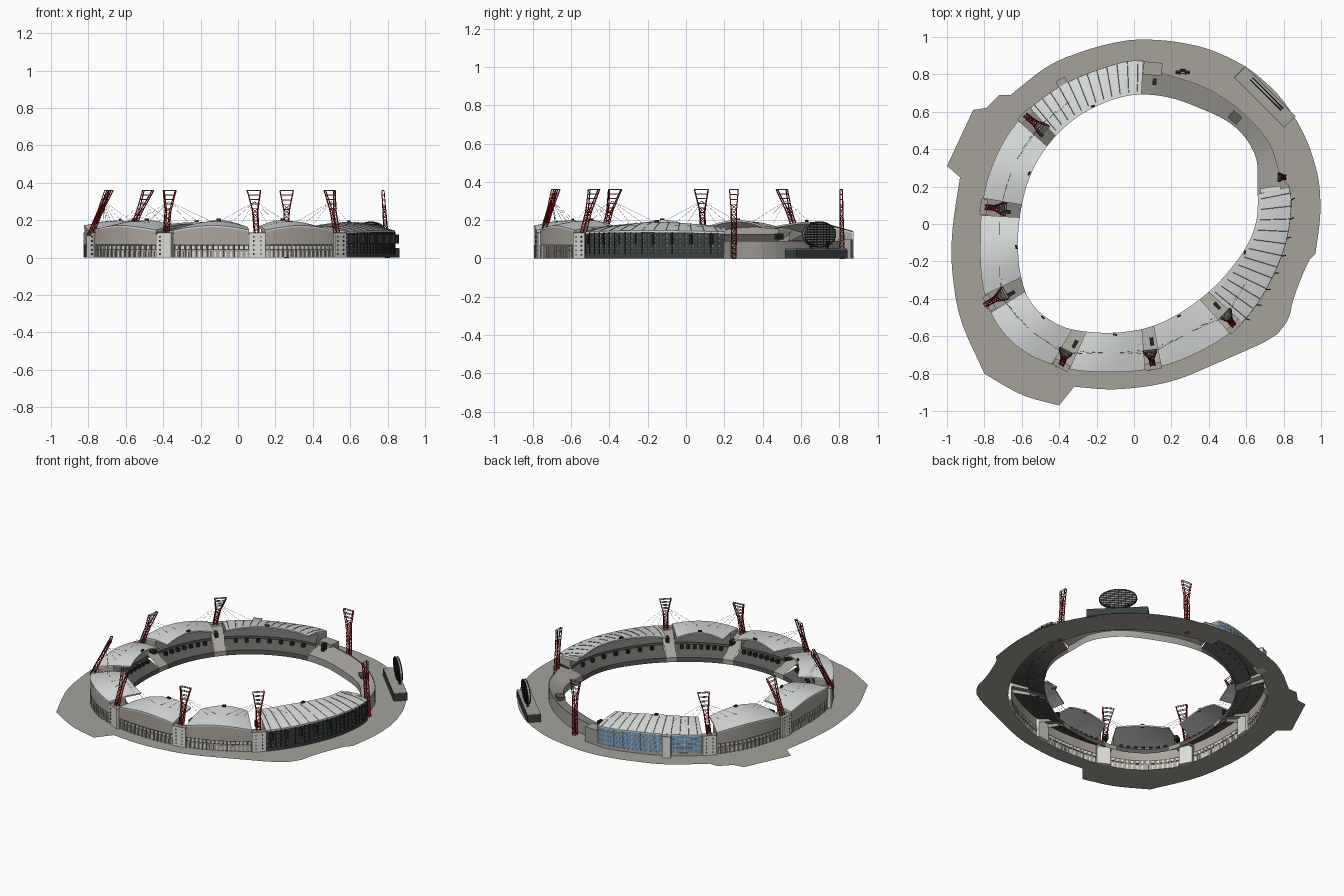
import bpy, bmesh, math
from mathutils import Vector, Matrix

cube = bpy.data.objects.get("Cube")
if cube:
    bpy.data.objects.remove(cube, do_unlink=True)


def material(name, *rgb):
    linear = [(c / 255) ** 2.2 for c in rgb] + [1]
    m = bpy.data.materials.new(name)
    m.use_nodes = True
    m.diffuse_color = linear
    m.node_tree.nodes["Principled BSDF"].inputs["Base Color"].default_value = linear
    return m


PAVING = material("paving grey", 164, 161, 154)
ROOF = material("roof light grey", 214, 218, 216)
FACADE = material("facade stone", 170, 165, 156)
WHITE = material("pier white", 222, 222, 218)
SEATS = material("seating grey", 92, 90, 87)
GLASS = material("dark glass", 60, 67, 66)
BLUE = material("blue glass", 118, 158, 190)
RED = material("tower red", 160, 24, 30)
DARK = material("charcoal", 42, 42, 43)
STEEL = material("steel grey", 168, 170, 170)

# Plan outlines of the stand and the paving
OUTER = [(.83, .19), (.83, 0), (.74, -.28), (.57, -.53), (.35, -.68), (.1, -.77), (-.15, -.79),
         (-.4, -.76), (-.6, -.67), (-.75, -.5), (-.82, -.1), (-.81, .1), (-.76, .3), (-.6, .57),
         (-.4, .73), (-.2, .82), (.05, .87), (.14, .81), (.4, .72), (.6, .58), (.73, .42), (.78, .27)]
INNER = [(.66, .2), (.65, 0), (.5, -.26), (.3, -.44), (0, -.57), (-.2, -.58), (-.4, -.54),
         (-.55, -.42), (-.61, -.25), (-.62, -.1), (-.6, .1), (-.52, .33), (-.4, .49), (-.2, .63),
         (0, .69), (.17, .68), (.35, .62), (.55, .51), (.65, .36)]
PLOT = [(-1, .31), (-.86, .61), (-.79, .62), (-.72, .69), (-.66, .69), (-.45, .86), (-.2, .95),
        (0, .99), (.2, .98), (.4, .94), (.61, .84), (.79, .68), (.92, .47), (.99, .25), (1, .05),
        (.97, -.16), (.93, -.2), (.85, -.4), (.83, -.51), (.75, -.61), (.5, -.72), (.2, -.85),
        (-.1, -.89), (-.32, -.87), (-.4, -.97), (-.6, -.92), (-.8, -.8), (-.94, -.5), (-.98, -.2),
        (-.97, 0), (-.93, .25)]


def radius_function(points):
    """Smooth closed radius by angle through the given points."""
    polar = sorted((math.degrees(math.atan2(y, x)) % 360, math.hypot(x, y)) for x, y in points)
    loop = [(a + 360 * k, r) for k in (-1, 0, 1) for a, r in polar]

    def radius(a):
        a %= 360
        i = max(k for k, p in enumerate(loop) if p[0] <= a)
        (pa, pr), (qa, qr), (ra, rr), (sa, sr) = loop[i - 1:i + 3]
        h = ra - qa
        s = (a - qa) / h
        m, n = (rr - pr) / (ra - pa) * h, (sr - qr) / (sa - qa) * h
        return (qr + s * m + s * s * (3 * (rr - qr) - 2 * m - n)
                + s ** 3 * (2 * (qr - rr) + m + n))
    return radius


outer_radius, inner_radius = radius_function(OUTER), radius_function(INNER)


def place(a, t, z=0.0):
    """Point at angle a, from the pitch edge (t = 0) to the outer wall (t = 1)."""
    r = inner_radius(a) * (1 - t) + outer_radius(a) * t
    return Vector((r * math.cos(math.radians(a)), r * math.sin(math.radians(a)), z))


def finish(name, bm, mat, smooth=False, fix=True):
    if fix:
        bmesh.ops.recalc_face_normals(bm, faces=bm.faces)
    mesh = bpy.data.meshes.new(name)
    bm.to_mesh(mesh)
    bm.free()
    mesh.materials.append(mat)
    ob = bpy.data.objects.new(name, mesh)
    bpy.context.collection.objects.link(ob)
    if smooth:
        bpy.ops.object.select_all(action="DESELECT")
        ob.select_set(True)
        bpy.context.view_layer.objects.active = ob
        bpy.ops.object.shade_smooth_by_angle()


def sheet(name, a0, a1, profile, mat, n=24, closed=False, smooth=False):
    """Sweep a (t, z) profile along the ring; closed makes a solid."""
    bm = bmesh.new()
    rows = [[bm.verts.new(place(a0 + (a1 - a0) * i / n, t, z)) for t, z in profile(i / n)]
            for i in range(n + 1)]
    for p, q in zip(rows, rows[1:]):
        for j in range(0 if closed else 1, len(p)):
            bm.faces.new((p[j - 1], p[j], q[j], q[j - 1]))
    if closed:
        bm.faces.new(rows[0])
        bm.faces.new(rows[-1])
    finish(name, bm, mat, smooth)


def box(bm, centre, size, a=0.0):
    m = Matrix.Translation(centre) @ Matrix.Rotation(math.radians(a), 4, "Z") @ Matrix.Diagonal((*size, 1))
    bmesh.ops.create_cube(bm, size=1, matrix=m)


def strut(bm, p, q, r):
    d = q - p
    m = Matrix.Translation((p + q) / 2) @ d.to_track_quat("Z", "Y").to_matrix().to_4x4()
    bmesh.ops.create_cone(bm, segments=4, radius1=r, radius2=r, depth=d.length, matrix=m)


def arch(u):
    return math.sin(math.pi * u)


# Paving around the stadium, with gentle corners rounded and sharp ones kept
edge = [Vector(p) for p in PLOT]
for limit in (.55, .3):
    cut = []
    for p, q, r in zip(edge[-1:] + edge, edge, edge[1:] + edge[:1]):
        gentle = (q - p).angle(r - q) < limit
        cut += [q.lerp(p, .22), q.lerp(r, .22)] if gentle else [q]
    edge = cut
bm = bmesh.new()
rim = [(bm.verts.new((p.x, p.y, 0)),
        bm.verts.new(place(math.degrees(math.atan2(p.y, p.x)), .96))) for p in edge]
for p, q in zip(rim, rim[1:] + rim[:1]):
    bm.faces.new((p[0], p[1], q[1], q[0]))
for f in bm.faces:
    f.normal_update()
    if f.normal.z < 0:
        f.normal_flip()
finish("paving", bm, PAVING, fix=False)

# Tower feet and heads (x, y, x, y), and whether they stand on the ground
TOWERS = [(-.58, .58, -.48, .5, 0), (-.79, .09, -.69, .08, 0), (-.79, -.43, -.69, -.37, 0),
          (-.385, -.75, -.365, -.68, 0), (.1, -.75, .085, -.68, 0), (.53, -.54, .49, -.48, 0),
          (.8, .25, .775, .25, 1), (.26, .815, .26, .81, 1)]
gaps = [math.degrees(math.atan2(t[1], t[0])) % 360 for t in TOWERS[:6]]
HALF = 3.2
LAST, FIRST = 373.5, 86.7
bounds = [(FIRST, gaps[0] - HALF, "club")]
bounds += [(a + HALF, b - HALF, "plain") for a, b in zip(gaps, gaps[1:])]
bounds += [(gaps[5] + HALF, LAST, "dark")]

# Raked seating, open gaps and the open terrace
for a0, a1, kind in bounds:
    sheet("seating", a0, a1, lambda u: [(0, 0), (0, .03), (.45, .07), (.45, .085), (.94, .125)], SEATS)
for a in gaps:
    sheet("gap_floor", a - HALF, a + HALF,
          lambda u: [(0, 0), (0, .03), (.45, .09), (.94, .125), (1, .125), (1, 0)], PAVING, 4)
sheet("open_terrace", LAST - 360, FIRST,
      lambda u: [(0, 0), (0, .045), (.96, .085), (.96, .09), (1, .09), (1, 0)], PAVING, 40)

# Roofs, facades and trim
white, steel, dark, seat_grey, stone, fins = (bmesh.new() for _ in range(6))
for a0, a1, kind in bounds:
    span = a1 - a0
    plain = kind == "plain"

    def eave(u):
        return .148 + .024 * arch(u) if plain else .14 + .006 * arch(u)

    def ridge(u):
        return .166 + .034 * arch(u) if plain else .17 + .02 * arch(u)

    def roof(u):
        e, r = eave(u), ridge(u)
        m = (e + r) / 2 + .008
        return [(1.01, e), (.5, m), (0, r), (0, r - .009), (.5, m - .009), (1.01, e - .009)]

    sheet("roof", a0, a1, roof, ROOF, closed=True, smooth=True)
    if plain:
        sheet("upper_facade", a0, a1, lambda u: [(.97, .07), (1, .07), (1, eave(u) - .004)], FACADE)
        sheet("gallery_band", a0, a1, lambda u: [(.965, .042), (.965, .07)], SEATS)
        sheet("lower_facade", a0, a1, lambda u: [(.965, .042), (.975, .042), (.975, 0)], FACADE)
        count = int(span / 1.9)
        for k in range(count + 1):
            a = a0 + span * k / count
            box(stone, place(a, .985, .035), (.01, .006, .07), a)
            if k < count:
                b = a + span / count / 2
                box(white, place(b, .967, .055), (.006, .016, .015), b)
                box(white, place(b, .975, .018), (.006, .009, .03), b)
    else:
        dim = kind == "dark"
        sheet("glass_facade", a0, a1, lambda u: [(1, .022), (1, eave(u) - .004)], GLASS if dim else BLUE)
        sheet("glass_plinth", a0, a1, lambda u: [(1.01, 0), (1.01, .022), (1, .022)],
              GLASS if dim else FACADE)
        for k in range(25):
            a = a0 + span * k / 24
            if dim:
                box(dark, place(a, 1.005, .08), (.006, .003, .115), a)
                # small light panels between the mullions
                for z in (.035, .065, .095, .12):
                    box(steel, place(a + span / 96, 1.002, z), (.004, .006, .004), a)
                if k % 3 == 1:
                    box(dark, place(a, 1.05, .1), (.03, .006, .05), a + 25)
            elif k % 2 == 0:
                box(white, place(a, 1.005, .08), (.006, .0035, .115), a)
            if k % 2:
                # slender roof ribs
                e, r = eave(k / 24), ridge(k / 24)
                mid = place(a, .5, (e + r) / 2 + .009)
                strut(seat_grey, place(a, 1, e + .001), mid, .0012)
                strut(seat_grey, mid, place(a, .1, r + .001), .0012)
        for z in (.05, .08, .11):
            sheet("glass_rail", a0, a1, lambda u: [(1, z), (1.015, z), (1.015, z + .002), (1, z + .002)],
                  SEATS if dim else WHITE, closed=True)
    # end walls under the roof
    for u, a in ((0, a0), (1, a1)):
        m = (eave(u) + ridge(u)) / 2
        fins.faces.new([fins.verts.new(place(a, t, z)) for t, z in
                        ((1, 0), (1, eave(u) - .004), (.5, m), (.45, .07), (.94, .1), (.94, 0))])
    # stairway openings and a camera hood on the roof edge
    for k in range(1, 8):
        a = a0 + span * k / 8
        box(dark, place(a, .3, .07), (.018, .02, .022), a)
    a = (a0 + a1) / 2
    box(dark, place(a, .05, ridge(.5)), (.01, .022, .02), a)
finish("end_walls", fins, FACADE)

# Tower piers with slot windows, paved tops and screens in the gaps
caps = bmesh.new()
for a in gaps:
    box(white, place(a, .96, .066), (.035, .086, .13), a)
    box(caps, place(a, .96, .133), (.036, .087, .005), a)
    for k in range(5):
        for s in (-1.5, 1.5):
            box(dark, place(a + s, .96, .02 + k * .023) + place(a, 1).normalized() * .018,
                (.004, .006, .009), a)
    box(dark, place(a + 1, .36, .115), (.045, .02, .03), a)

# Outbuildings
club = 117
box(white, place(club, 1.03, .07), (.06, .055, .14), club)
box(caps, place(club, 1.03, .142), (.062, .057, .005), club)
box(white, (.73, .185, .15), (.11, .025, .02), 8)
box(seat_grey, (.54, .57, .085), (.06, .05, .02), -40)
box(dark, (.11, .76, .09), (.02, .035, .05), -5)
box(caps, (.1, .83, .05), (.1, .07, .1), -5)
finish("paved_tops", caps, PAVING)
finish("arcade_posts", stone, FACADE)
finish("white_trim", white, WHITE)
finish("dark_trim", dark, DARK)
finish("ribs_and_stair", seat_grey, SEATS)
finish("facade_panels", steel, STEEL)

# Lattice light towers
red, lamps, cables = bmesh.new(), bmesh.new(), bmesh.new()
heads = []
for bx, by, tx, ty, grounded in TOWERS:
    foot, head = Vector((bx, by, 0 if grounded else .12)), Vector((tx, ty, .36))
    inward = -Vector((bx, by, 0)).normalized()
    if grounded:
        inward = Vector((-1, 0, 0)) if bx > .5 else Vector((0, -1, 0))
    side = Vector((-inward.y, inward.x, 0))
    heads.append(foot.lerp(head, .75))
    frames = []
    steps = 14 if grounded else 10
    for k in range(steps + 1):
        c = foot.lerp(head, k / steps)
        flare = max(0, c.z - .25) / .11
        w = .011 + .004 * k / steps + flare * (.008 if bx > .7 else .021)
        d = .012 - .006 * k / steps
        frames.append([c + side * w * i + inward * d * j for i, j in ((1, 1), (-1, 1), (-1, -1), (1, -1))])
    for k, f in enumerate(frames):
        top = f[0].z > .285
        for j in range(4):
            strut(lamps if top and j % 2 else red, f[j], f[j - 1], .0026 if top else .0018)
            if k:
                strut(red, frames[k - 1][j], f[j], .0032)
                if not top:
                    strut(red, frames[k - 1][j], f[j - 1], .0016)
finish("light_towers", red, RED)
finish("lamp_rows", lamps, STEEL)

# Stay cables from the towers to the roofs
for i, a in enumerate(gaps):
    for d in (-17, -11, -6, 6, 11, 17):
        strut(cables, heads[i], place(a + d, .5, .185), .0006)
finish("stay_cables", cables, STEEL)

# Oval scoreboard on its plinth
bm, top = bmesh.new(), bmesh.new()
box(bm, (.7, .68, .024), (.38, .085, .048), -45)
box(top, (.7, .68, .049), (.376, .081, .004), -45)
finish("scoreboard_plinth", bm, GLASS)
finish("plinth_top", top, PAVING)
turn = Matrix.Translation((.71, .695, .125)) @ Matrix.Rotation(math.radians(-45), 4, "Z")
bm = bmesh.new()
bmesh.ops.create_cone(bm, cap_ends=True, segments=32, radius1=1, radius2=1, depth=1,
                      matrix=turn @ Matrix.Diagonal((.115, .01, .065, 1)) @ Matrix.Rotation(math.pi / 2, 4, "X"))
finish("scoreboard", bm, STEEL)
bm = bmesh.new()
for s in (-.06, .06):
    box(bm, turn @ Vector((s, 0, -.06)), (.012, .012, .05), -45)
for y in (-.008, .008):
    for k in range(-4, 5):
        h = math.sqrt(1 - (k / 5) ** 2)
        x, z = .115 * k / 5, .065 * k / 5
        strut(bm, turn @ Vector((x, y, -.065 * h)), turn @ Vector((x, y, .065 * h)), .002)
        strut(bm, turn @ Vector((-.115 * h, y, z)), turn @ Vector((.115 * h, y, z)), .002)
    ring = [turn @ Vector((.115 * math.cos(k * math.pi / 16), y, .065 * math.sin(k * math.pi / 16)))
            for k in range(32)]
    for k in range(32):
        strut(bm, ring[k - 1], ring[k], .003)
finish("scoreboard_lattice", bm, DARK)
